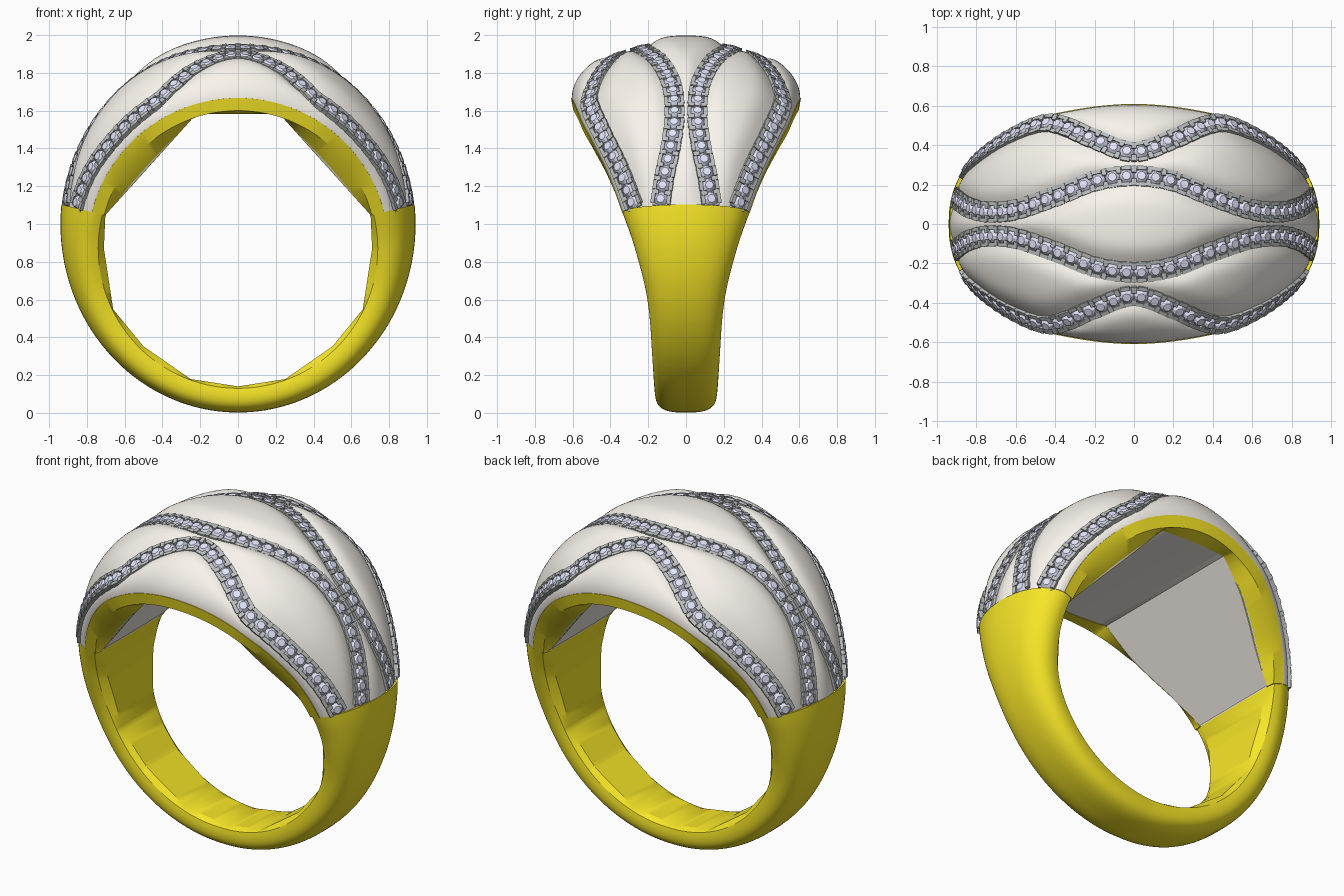
import bpy, bmesh, math
from mathutils import Vector, Matrix

if "Cube" in bpy.data.objects:
    bpy.data.objects.remove(bpy.data.objects["Cube"])

CZ = 0.87                      # height of the finger-hole centre
END = 76                       # half angle of the dome, degrees from the top
EDGE = 0.795                   # radius where dome meets the rim


def material(name, rgb):
    m = bpy.data.materials.new(name)
    m.diffuse_color = (*rgb, 1)
    m.use_nodes = True
    m.node_tree.nodes["Principled BSDF"].inputs["Base Color"].default_value = m.diffuse_color
    return m


GOLD = material("gold", (0.93, 0.79, 0.02))
IVORY = material("ivory", (0.95, 0.91, 0.85))
GEM = material("gem", (0.76, 0.77, 0.95))
STEEL = material("steel", (0.5, 0.52, 0.52))


def curve(pts, a):
    """Smooth interpolation through (angle, value) points, mirrored about the top."""
    a = abs(a)
    p = [(-pts[1][0], pts[1][1])] + pts + [(2 * pts[-1][0] - pts[-2][0], 2 * pts[-1][1] - pts[-2][1])]
    for i in range(1, len(p) - 2):
        if a <= p[i + 1][0] or i == len(p) - 3:
            (x0, y0), (x1, y1), (x2, y2), (x3, y3) = p[i - 1:i + 3]
            h = x2 - x1
            t = (a - x1) / h
            m1, m2 = (y2 - y0) / (x2 - x0) * h, (y3 - y1) / (x3 - x1) * h
            return (y1 * (2*t**3 - 3*t*t + 1) + m1 * (t**3 - 2*t*t + t)
                    + y2 * (3*t*t - 2*t**3) + m2 * (t**3 - t*t))


WIDTH = [(0, .605), (30, .557), (45, .492), (60, .412), (76, .335), (90, .27), (110, .205), (135, .18), (180, .16)]
OUTER_BAND = [(0, .36), (12, .425), (22, .485), (31, .502), (46, .435), (62, .34), (76, .265)]
INNER_BAND = [(0, .24), (10.5, .215), (21.5, .14), (34, .075), (46, .06), (57, .08), (66, .11), (76, .135)]
HOLE = [(0, .715), (17, .75), (75.5, .725), (90, .71), (116, .735), (136, .72), (160, .735), (180, .73)]


def width(a):
    return curve(WIDTH, a if a <= 180 else 360 - a)


def outer(a):
    """Outer silhouette: an ellipse a little above the hole centre."""
    s, c, k = math.sin(math.radians(a)), math.cos(math.radians(a)), 0.13
    A, B, C = (s / .94)**2 + (c / .998)**2, -2 * c * k / .998**2, (k / .998)**2 - 1
    return (-B + math.sqrt(B * B - 4 * A * C)) / (2 * A)


def hole(a):
    """Faceted finger hole made of straight chords."""
    a = abs(a) if a <= 180 else 360 - a
    for (a1, r1), (a2, r2) in zip(HOLE, HOLE[1:]):
        if a <= a2:
            sn = lambda d: math.sin(math.radians(d))
            return r1 * r2 * sn(a2 - a1) / (r1 * sn(a - a1) + r2 * sn(a2 - a))


def dome_r(a, y):
    """Dome radius with grooves under the stone bands."""
    v = min(1, abs(y) / width(a))
    rest = 1
    for table in (OUTER_BAND, INNER_BAND):
        for s in (-1, 1):
            rest *= 1 - math.exp(-((y - s * curve(table, a)) / .075)**2)
    dip = (0.015 + 0.037 * math.cos(math.radians(a))) * (1 - rest) * min(1, (1 - v) * 9)
    return EDGE + (outer(a) - EDGE) * math.sqrt(1 - v * v) - dip


def place(a, y, r):
    t = math.radians(a)
    return Vector((r * math.sin(t), y, CZ + r * math.cos(t)))


def finish(bm, name, mat, smooth=None):
    bmesh.ops.recalc_face_normals(bm, faces=bm.faces)
    me = bpy.data.meshes.new(name)
    bm.to_mesh(me)
    bm.free()
    me.materials.append(mat)
    ob = bpy.data.objects.new(name, me)
    bpy.context.collection.objects.link(ob)
    if smooth:
        bpy.ops.object.select_all(action='DESELECT')
        ob.select_set(True)
        bpy.context.view_layer.objects.active = ob
        bpy.ops.object.shade_smooth_by_angle(angle=math.radians(smooth))


def loft(name, angles, section, mat):
    """Sweep a closed (y, r) section round the hole."""
    bm = bmesh.new()
    rows = [[bm.verts.new(place(a, y, r)) for y, r in section(a)] for a in angles]
    n = len(rows[0])
    for p, q in zip(rows, rows[1:]):
        for i in range(n):
            bm.faces.new((p[i], p[(i + 1) % n], q[(i + 1) % n], q[i]))
    bm.faces.new(rows[0])
    bm.faces.new(rows[-1])
    finish(bm, name, mat, 30)


def span(lo, hi, n):
    steps = {round(lo + (hi - lo) * i / n, 3) for i in range(n + 1)}
    corners = [s for h, _ in HOLE for s in (h, -h, 360 - h)]
    return sorted(steps | {float(c) for c in corners if lo < c < hi})


def shank_section(a):
    # oval beside the dome, squarer towards the bottom
    w, ro, rb = width(a), outer(a), 0.775
    low = min(1, (104 - abs(180 - a)) / 70)
    e = 2 / (2.1 + 0.9 * low)
    rb -= 0.01 * low
    pts = []
    for i in range(33):
        p = math.radians(-90 + 5.625 * i)
        s, c = math.sin(p), max(0, math.cos(p))
        pts.append((w * math.copysign(abs(s)**e, s), rb + (ro - rb) * c**e))
    return pts + [(w * .97, .74), (w * .8, hole(a)), (-w * .8, hole(a)), (-w * .97, .74)]


def dome_section(a):
    w = width(a)
    ys = [w * math.sin(math.radians(-90 + 2.5 * i)) for i in range(73)]
    return [(y, dome_r(a, y)) for y in ys] + [(w * .85, hole(a)), (-w * .85, hole(a))]


# gold lower shank, ivory dome, gold rims
loft("shank", span(END, 360 - END, 90), shank_section, GOLD)
loft("dome", span(-END, END, 90), dome_section, IVORY)
for side, label in ((-1, "front_rim"), (1, "back_rim")):
    def rim_section(a):
        w = width(a)
        return [(side * y, r) for y, r in ((w * .985, .73), (w + .004, .797), (w * .9, .80), (w * .84, hole(a) - .003))]
    loft(label, span(-END, END, 70), rim_section, GOLD)


def band(name, table, side):
    """Row of round stones flanked by small square settings."""
    def pos(a, off=0):
        y = side * (curve(table, a) + off)
        return place(a, y, dome_r(a, y))
    fine = [-END + 2 * END * i / 600 for i in range(601)]
    pts = [pos(a) for a in fine]
    dist = [0]
    for p, q in zip(pts, pts[1:]):
        dist.append(dist[-1] + (q - p).length)
    count = round(dist[-1] / .072)
    pitch = dist[-1] / count
    stones, metal = bmesh.new(), bmesh.new()

    def frame(d):
        i = min(range(601), key=lambda k: abs(dist[k] - d))
        i = max(1, min(599, i))
        t = (pts[i + 1] - pts[i - 1]).normalized()
        across = pos(fine[i], .03) - pos(fine[i], -.03)
        n = t.cross(across).normalized()
        if n.dot(pts[i] - Vector((0, 0, CZ))) < 0:
            n = -n
        m = Matrix((t, n.cross(t), n)).transposed().to_4x4()
        m.translation = pts[i]
        return m

    def box(m, x, y, z, sx, sy, sz):
        bmesh.ops.create_cube(metal, size=1, matrix=m @ Matrix.Translation((x, y, z)) @ Matrix.Diagonal((sx, sy, sz, 1)))

    for k in range(count):
        m = frame((k + .5) * pitch)
        # stone: crown over a shallow girdle
        bmesh.ops.create_cone(stones, cap_ends=True, segments=8, radius1=.038, radius2=.022, depth=.018,
                              matrix=m @ Matrix.Translation((0, 0, .02)))
        box(m, 0, 0, -.002, pitch * 1.02, .085, .026)
        for s in (-1, 1):
            box(m, 0, s * .043, .004, pitch * .68, .02, .036)
        # paired beads between neighbouring stones
        if k < count - 1:
            g = frame((k + 1) * pitch)
            for s in (-1, 1):
                box(g, 0, s * .034, .009, .024, .034, .034)
    finish(stones, name + "_stones", GEM)
    finish(metal, name + "_setting", STEEL)


# four wavy stone bands
for side, label in ((-1, "front"), (1, "back")):
    band(label + "_outer_band", OUTER_BAND, side)
    band(label + "_inner_band", INNER_BAND, side)
